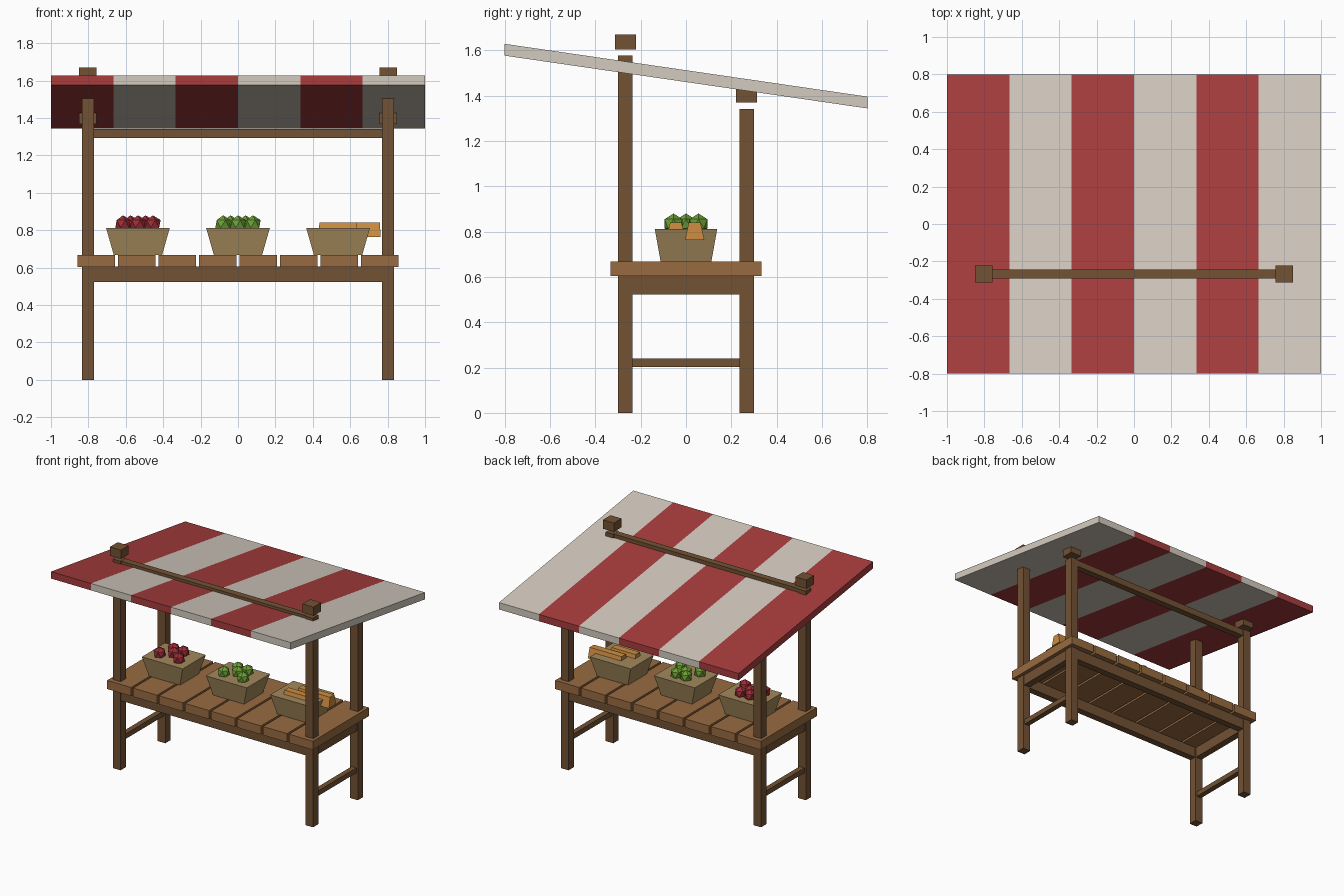
import bpy, bmesh, math

if "Cube" in bpy.data.objects:
    bpy.data.objects.remove(bpy.data.objects["Cube"])


def srgb(r, g, b):
    def lin(c):
        c /= 255
        return c / 12.92 if c <= 0.04045 else ((c + 0.055) / 1.055) ** 2.4
    return (lin(r), lin(g), lin(b), 1)


def material(name, rgb):
    m = bpy.data.materials.new(name)
    m.diffuse_color = srgb(*rgb)
    m.use_nodes = True
    m.node_tree.nodes["Principled BSDF"].inputs["Base Color"].default_value = m.diffuse_color
    return m


DARK_WOOD = material("dark wood", (114, 82, 52))
PLANK_WOOD = material("plank wood", (152, 107, 65))
CRATE_WOOD = material("crate wood", (164, 137, 92))
RED_CLOTH = material("red cloth", (168, 61, 61))
CREAM_CLOTH = material("cream cloth", (212, 203, 191))
RED_FRUIT = material("red fruit", (158, 45, 54))
GREEN_FRUIT = material("green fruit", (108, 160, 52))
BREAD = material("bread crust", (204, 140, 64))


def finish(name, bm, mat):
    bmesh.ops.recalc_face_normals(bm, faces=bm.faces)
    me = bpy.data.meshes.new(name)
    bm.to_mesh(me)
    bm.free()
    me.materials.append(mat)
    ob = bpy.data.objects.new(name, me)
    bpy.context.collection.objects.link(ob)
    return ob


def box(name, x, y, z, mat, taper=(1, 1), slope=0):
    """Box from (min, max) ranges; taper scales the top, slope shears z along y."""
    bm = bmesh.new()
    bmesh.ops.create_cube(bm, size=1)
    cx, cy = sum(x) / 2, sum(y) / 2
    for v in bm.verts:
        up = v.co.z > 0
        sx, sy = taper if up else (1, 1)
        v.co.x = cx + v.co.x * (x[1] - x[0]) * sx
        v.co.y = cy + v.co.y * (y[1] - y[0]) * sy
        v.co.z = (z[1] if up else z[0]) + slope * v.co.y
    return finish(name, bm, mat)


def around(c, half):
    return (c - half, c + half)


PX, PY = 0.803, 0.267

# Posts with floating caps, and the beams joining each pair at the top
for side, y, top in (("front", -PY, 1.576), ("back", PY, 1.342)):
    for end, x in (("left", -PX), ("right", PX)):
        box(f"{side}_{end}_post", around(x, 0.032), around(y, 0.032), (0, top), DARK_WOOD)
        box(f"{side}_{end}_cap", around(x, 0.046), around(y, 0.046),
            (top + 0.027, top + 0.093), DARK_WOOD)
    box(f"{side}_top_beam", (-PX, PX), around(y, 0.025), (top - 0.05, top - 0.001), DARK_WOOD)
    box(f"{side}_apron", (-PX, PX), around(y, 0.026), (0.523, 0.605), DARK_WOOD)

# Side aprons and low braces
for end, x in (("left", -PX), ("right", PX)):
    box(f"{end}_apron", around(x, 0.026), (-PY, PY), (0.523, 0.604), DARK_WOOD)
    box(f"{end}_brace", around(x, 0.02), (-PY, PY), (0.203, 0.241), DARK_WOOD)

# Counter planks
for i in range(8):
    box(f"counter_plank_{i + 1}", around((i - 3.5) * 0.2167, 0.1), (-0.333, 0.333),
        (0.603, 0.668), PLANK_WOOD)

# Sloping striped canopy
for i in range(6):
    x0 = -1 + i / 3
    box(f"canopy_stripe_{i + 1}", (x0, x0 + 1 / 3), (-0.8, 0.8), (1.460, 1.512),
        CREAM_CLOTH if i % 2 else RED_CLOTH, slope=-0.1455)

# Flared crates
for name, x in (("left", -0.535), ("middle", 0), ("right", 0.535)):
    box(f"{name}_crate", around(x, 0.129), around(0, 0.112), (0.668, 0.812), CRATE_WOOD,
        taper=(1.32, 1.23))

# Faceted fruit heaped in two crates
SPOTS = ((-0.08, -0.055), (0.08, -0.055), (0, 0), (-0.04, 0.055), (0.04, 0.055))
for name, cx, mat in (("red_fruit", -0.535, RED_FRUIT), ("green_fruit", 0, GREEN_FRUIT)):
    for i, (dx, dy) in enumerate(SPOTS):
        bm = bmesh.new()
        bmesh.ops.create_icosphere(bm, subdivisions=1, radius=0.046)
        bmesh.ops.translate(bm, verts=bm.verts, vec=(cx + dx, dy, 0.834))
        finish(f"{name}_{i + 1}", bm, mat)

# Loaves in the right crate
box("front_loaf", (0.43, 0.64), around(-0.045, 0.042), (0.764, 0.841), BREAD, taper=(0.95, 0.6))
box("back_loaf", (0.49, 0.762), around(0.038, 0.043), (0.764, 0.841), BREAD, taper=(0.98, 0.6))
